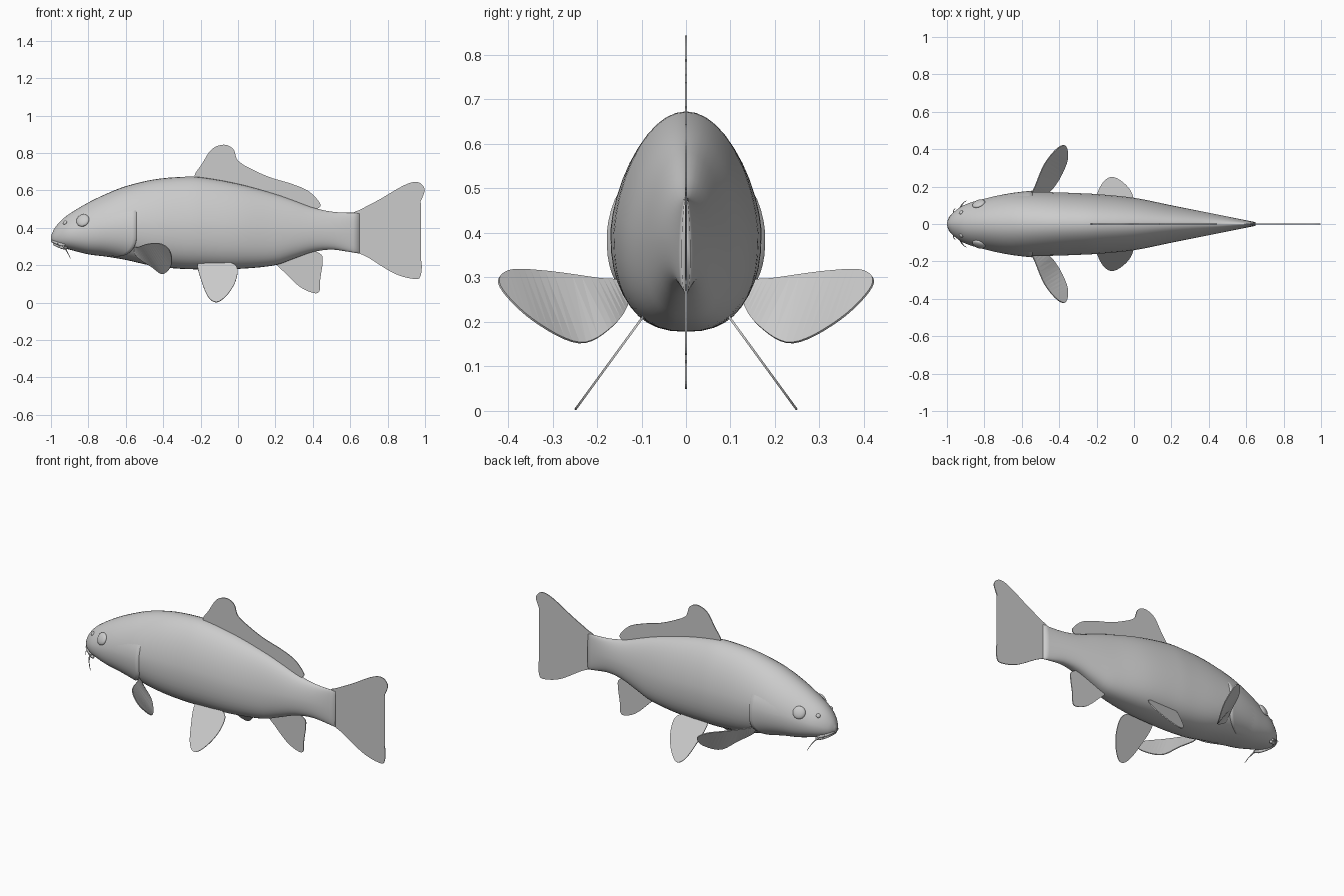
import bpy, bmesh
from math import sin, cos, pi
from mathutils import Vector

cube = bpy.data.objects.get("Cube")
if cube:
    bpy.data.objects.remove(cube, do_unlink=True)

grey = bpy.data.materials.new("pale_grey")
grey.use_nodes = True
grey.diffuse_color = (0.6, 0.6, 0.6, 1)
grey.node_tree.nodes["Principled BSDF"].inputs["Base Color"].default_value = (0.6, 0.6, 0.6, 1)

# Body profile: position along the fish, top, bottom, half width
PROFILE = [
    (-1, .355, .335, .008), (-.985, .39, .315, .04), (-.95, .435, .297, .075),
    (-.9, .475, .283, .105), (-.8, .535, .258, .135), (-.7, .583, .245, .157),
    (-.6, .622, .228, .168), (-.45, .658, .195, .17), (-.3, .672, .18, .165),
    (-.2, .67, .178, .16), (0, .635, .18, .14), (.2, .58, .2, .1),
    (.3, .545, .235, .08), (.4, .508, .27, .06), (.5, .486, .283, .04),
    (.6, .48, .27, .02), (.65, .482, .262, .01)]


def section(x):
    """Smoothly interpolated top, bottom and half width."""
    i = 0
    while i < len(PROFILE) - 2 and x > PROFILE[i + 1][0]:
        i += 1
    p, q = PROFILE[i], PROFILE[i + 1]
    before, after = PROFILE[max(i - 1, 0)], PROFILE[min(i + 2, len(PROFILE) - 1)]
    h = q[0] - p[0]
    t = (x - p[0]) / h
    out = []
    for k in (1, 2, 3):
        m = (q[k] - before[k]) / (q[0] - before[0]) * h
        n = (after[k] - p[k]) / (after[0] - p[0]) * h
        out.append((2*t**3 - 3*t*t + 1) * p[k] + (t**3 - 2*t*t + t) * m
                   + (3*t*t - 2*t**3) * q[k] + (t**3 - t*t) * n)
    return out


def skin(x, a, lift=0.0):
    """Point on the egg-shaped skin; a runs from belly to back."""
    top, bottom, width = section(x)
    middle = bottom + .45 * (top - bottom)
    c, s = cos(a), sin(a)
    side = 1 if c >= 0 else -1
    if s >= 0:
        y, z = c * (1 - .12 * s), middle + (top - middle) * s
    else:
        y, z = side * abs(c) ** .8, middle - (middle - bottom) * abs(s) ** .8
    return Vector((x, y * width + lift * c, z + lift * s))


def add_object(name, bm, smooth=True, mirror=False):
    bmesh.ops.recalc_face_normals(bm, faces=bm.faces[:])
    mesh = bpy.data.meshes.new(name)
    bm.to_mesh(mesh)
    bm.free()
    obj = bpy.data.objects.new(name, mesh)
    bpy.context.collection.objects.link(obj)
    mesh.materials.append(grey)
    for face in mesh.polygons:
        face.use_smooth = smooth
    if mirror:
        mod = obj.modifiers.new("both_sides", "MIRROR")
        mod.use_axis = (False, True, False)
    return obj


def grid_faces(bm, rows, closed):
    verts = [[bm.verts.new(p) for p in row] for row in rows]
    n = len(rows[0])
    for r, s in zip(verts, verts[1:]):
        for j in range(n if closed else n - 1):
            k = (j + 1) % n
            bm.faces.new((r[j], r[k], s[k], s[j]))
    return verts


# Body
bm = bmesh.new()
SIDES, RINGS = 40, 72
xs = [-1 + 1.65 * (i / RINGS) ** 1.5 for i in range(RINGS + 1)]
rings = grid_faces(bm, [[skin(x, 2 * pi * j / SIDES) for j in range(SIDES)] for x in xs], True)
bm.faces.new(rings[0])
bm.faces.new(rings[-1])
add_object("body", bm)

# Gill covers: lifted plates with a curved rear edge
bm = bmesh.new()
rows = []
for i in range(17):
    a = -1.25 + 1.65 * i / 16
    fade = sin(pi * i / 16) ** .5
    rear = -.545 - .12 * max(0, -a - .2) ** 2
    row = [skin(-.8 + (rear + .8) * j / 12, a, .011 * fade * (j / 12) ** 2 - .001) for j in range(13)]
    rows.append(row + [skin(rear + .006, a, -.01)])
grid_faces(bm, rows, False)
add_object("gill_covers", bm, mirror=True)


def bead(name, x, a, size, flat):
    """Flattened ball set into the skin."""
    bm = bmesh.new()
    bmesh.ops.create_uvsphere(bm, u_segments=20, v_segments=12, radius=size)
    bmesh.ops.scale(bm, vec=(1, 1, flat), verts=bm.verts)
    along = skin(x + .01, a) - skin(x - .01, a)
    around = skin(x, a + .05) - skin(x, a - .05)
    turn = along.cross(around).to_track_quat("Z", "Y")
    for v in bm.verts:
        v.co = turn @ v.co + skin(x, a)
    add_object(name, bm, mirror=True)


bead("eyes", -.83, .45, .036, .4)
bead("nostrils", -.925, .75, .012, .6)


def smooth_path(points, closed, steps=6):
    pts = [Vector(p) for p in points]
    n = len(pts)
    pick = (lambda i: pts[i % n]) if closed else (lambda i: pts[min(max(i, 0), n - 1)])
    out = []
    for i in range(n if closed else n - 1):
        a, b, c, d = (pick(i + k) for k in (-1, 0, 1, 2))
        for s in range(steps):
            t = s / steps
            out.append(b + (c - a) * t / 2 + (a - b * 2.5 + c * 2 - d / 2) * t * t
                       + (b * 1.5 - a / 2 - c * 1.5 + d / 2) * t ** 3)
    return out if closed else out + [pts[-1]]


def tube(name, points, thick, taper, mirror):
    path = smooth_path(points, False)
    bm = bmesh.new()
    rows = []
    for i, p in enumerate(path):
        way = path[min(i + 1, len(path) - 1)] - path[max(i - 1, 0)]
        turn = way.to_track_quat("Z", "Y")
        r = thick * (1 - taper * i / (len(path) - 1))
        rows.append([p + turn @ Vector((r * cos(k * pi / 4), r * sin(k * pi / 4), 0)) for k in range(8)])
    ends = grid_faces(bm, rows, True)
    bm.faces.new(ends[0])
    bm.faces.new(ends[-1])
    add_object(name, bm, mirror=mirror)


# Lips and barbels
for name, drop in (("upper_lip", 0), ("lower_lip", .016)):
    half = [(-.925, .07, .306), (-.955, .058, .313), (-.98, .034, .324)]
    line = half + [(-.99, 0, .329)] + [(x, -y, z) for x, y, z in reversed(half)]
    tube(name, [(x + drop * .6, y, z - drop) for x, y, z in line], .009, 0, False)
tube("long_barbels", [(-.935, .07, .305), (-.925, .095, .29), (-.91, .115, .265), (-.895, .125, .235)], .005, .8, True)
tube("short_barbels", [(-.96, .05, .318), (-.965, .07, .312), (-.955, .085, .3)], .004, .8, True)


def fin(name, points, mirror=False):
    """Thin plate inside a smooth outline."""
    bm = bmesh.new()
    face = bm.faces.new([bm.verts.new(p) for p in smooth_path(points, True)])
    bmesh.ops.triangulate(bm, faces=[face])
    obj = add_object(name, bm, False, mirror)
    mod = obj.modifiers.new("thickness", "SOLIDIFY")
    mod.thickness, mod.offset = .005, 0


def upright(outline):
    return [(x, 0, z) for x, z in outline]


fin("dorsal_fin", upright([
    (-.23, .665), (-.19, .745), (-.14, .82), (-.075, .844), (-.025, .82), (0, .758),
    (.07, .715), (.17, .67), (.28, .637), (.37, .6), (.425, .55), (.44, .515),
    (.4, .5), (.3, .53), (.1, .59), (-.1, .63)]))
fin("tail_fin", upright([
    (.61, .47), (.66, .5), (.76, .553), (.89, .628), (.96, .644), (.997, .61), (.985, .56),
    (.943, .484), (.863, .414), (.83, .377), (.88, .324), (.943, .286), (.98, .222),
    (.976, .142), (.943, .126), (.837, .155), (.7, .238), (.62, .285), (.6, .38)]))
fin("anal_fin", upright([
    (.21, .21), (.25, .16), (.33, .085), (.4, .052), (.435, .06), (.44, .126),
    (.453, .22), (.44, .26), (.36, .29), (.28, .26)]))

# Paired fins
pelvic = [(-.215, .205), (-.19, .1), (-.155, .025), (-.11, .003), (-.055, .045),
          (-.013, .115), (-.005, .185), (-.05, .215), (-.15, .215)]
fin("pelvic_fins", [(x, .105 + (.2 - z) * .73, z) for x, z in pelvic], True)
fin("pectoral_fins", [
    (-.555, .145, .29), (-.53, .2, .298), (-.48, .318, .314), (-.415, .4, .315), (-.366, .418, .28),
    (-.355, .345, .205), (-.4, .24, .153), (-.46, .165, .19), (-.54, .13, .245)], True)
